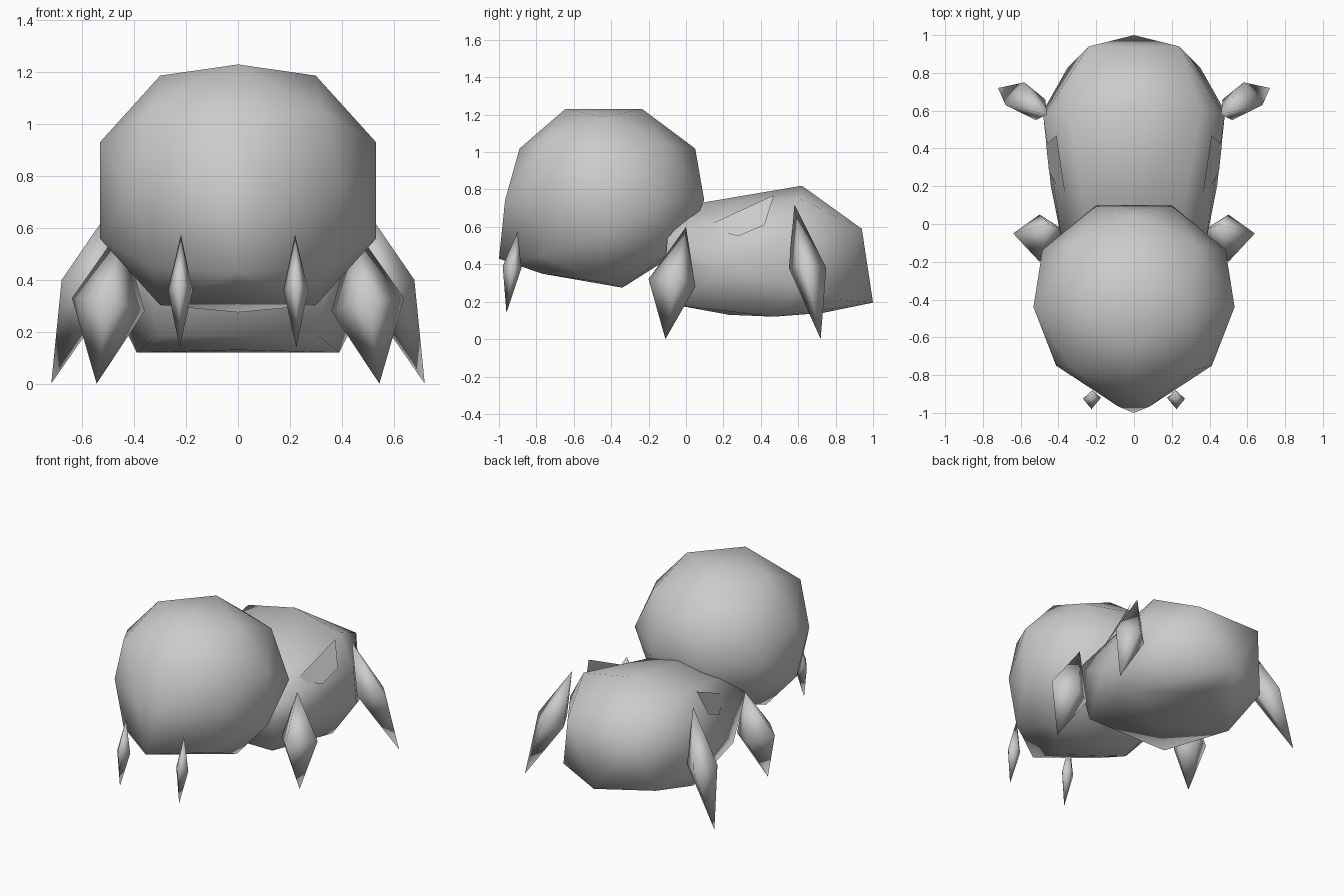
import bpy
import bmesh
from mathutils import Vector

cube = bpy.data.objects.get("Cube")
if cube:
    bpy.data.objects.remove(cube, do_unlink=True)

grey = bpy.data.materials.new("plain_grey")
grey.use_nodes = True
colour = (0.6, 0.6, 0.6, 1)
grey.diffuse_color = colour
grey.node_tree.nodes["Principled BSDF"].inputs["Base Color"].default_value = colour


def finish(name, bm):
    """Turn a bmesh into a smooth grey object."""
    bmesh.ops.recalc_face_normals(bm, faces=bm.faces[:])
    mesh = bpy.data.meshes.new(name)
    bm.to_mesh(mesh)
    bm.free()
    mesh.materials.append(grey)
    for face in mesh.polygons:
        face.use_smooth = True
    obj = bpy.data.objects.new(name, mesh)
    bpy.context.collection.objects.link(obj)
    return obj


def hull(name, points):
    """Faceted solid wrapped around the given points."""
    bm = bmesh.new()
    for point in points:
        bm.verts.new(point)
    bmesh.ops.convex_hull(bm, input=bm.verts[:])
    inside = [v for v in bm.verts if not v.link_faces]
    bmesh.ops.delete(bm, geom=inside, context="VERTS")
    return finish(name, bm)


def both(points):
    """Half-shape points plus their mirror images across x = 0."""
    return points + [(-x, y, z) for x, y, z in points if x > 0]


def spindle(name, top, ring, bottom):
    """Four-sided double-pointed limb, made on both sides."""
    for side, sign in (("left", 1), ("right", -1)):
        bm = bmesh.new()
        top_v, low_v, *belt = [bm.verts.new((sign * x, y, z)) for x, y, z in [top, bottom] + ring]
        for a, b in zip(belt, belt[1:] + belt[:1]):
            bm.faces.new((top_v, a, b))
            bm.faces.new((low_v, b, a))
        finish(f"{side}_{name}", bm)


# Head: sixty-sided ball from dodecahedron and icosahedron corners
signs = (-1, 1)
corners = [Vector((a, b, c)) * 0.577 for a in signs for b in signs for c in signs]
for a in signs:
    for b in signs:
        p, q = a * 0.357, b * 0.934
        corners += [Vector(v) for v in ((0, p, q), (q, 0, p), (p, q, 0))]
        p, q = a * 0.526, b * 0.851
        corners += [Vector(v) for v in ((p, 0, q), (0, q, p), (q, p, 0))]

head_points = []
for c in corners:
    p = Vector((c.x * 0.57, c.y * 0.575 - 0.44, c.z * 0.52 + 0.745))
    middle = abs(c.x) < 0.01
    # Chin pulled forward and the underside flattened
    if middle and c.z < -0.1:
        if c.y < -0.5:
            p.y, p.z = -1.0, 0.43
        elif c.y < 0:
            p.y, p.z = -0.77, 0.35
        elif c.y < 0.5:
            p.y, p.z = -0.34, 0.275
        else:
            p.y, p.z = 0.0, 0.49
    # Face narrowing towards the front
    elif middle and c.y < -0.8:
        p.y = -0.89
    elif abs(c.z) < 0.01 and c.y < -0.9:
        p.x, p.y = p.x * 0.4, -0.967
    elif abs(c.z) < 0.01 and c.y < 0:
        p.x, p.y = p.x * 0.85, -0.75
    head_points.append(p)
hull("head", head_points)

# Body: broad back, tapering neck, flat belly
hull("body", both([
    (0, 0.62, 0.82), (0, 0.09, 0.73), (0.35, 0.61, 0.75), (0.25, 0, 0.65),
    (0.38, -0.1, 0.54), (0.35, -0.11, 0.42), (0.31, -0.07, 0.185),
    (0.44, 0.2, 0.37), (0.39, 0.47, 0.12), (0, 0.23, 0.13), (0, 0.73, 0.14),
    (0.35, 0.83, 0.21), (0.48, 0.6, 0.3), (0.48, 0.57, 0.54), (0.24, 0.94, 0.59),
    (0, 1, 0.195),
]))

# Legs and fangs
spindle("front_leg", (0.45, 0, 0.6),
        [(0.64, -0.05, 0.33), (0.5, 0.05, 0.28), (0.36, -0.04, 0.28), (0.5, -0.2, 0.32)],
        (0.545, -0.11, 0))
spindle("hind_leg", (0.46, 0.58, 0.72),
        [(0.68, 0.63, 0.4), (0.58, 0.75, 0.38), (0.47, 0.66, 0.36), (0.52, 0.55, 0.38)],
        (0.72, 0.72, 0))
spindle("fang", (0.22, -0.9, 0.575),
        [(0.27, -0.925, 0.36), (0.22, -0.88, 0.38), (0.175, -0.92, 0.36), (0.225, -0.98, 0.39)],
        (0.225, -0.96, 0.14))

# Thin plates lying against the shoulders
for side, sign in (("left", 1), ("right", -1)):
    bm = bmesh.new()
    bm.faces.new([bm.verts.new((sign * x, y, z)) for x, y, z in
                  ((0.41, 0.47, 0.77), (0.465, 0.42, 0.61), (0.45, 0.28, 0.55), (0.355, 0.1, 0.6))])
    plate = finish(f"{side}_shoulder_plate", bm)
    if plate.data.polygons[0].normal.x * sign < 0:
        plate.data.flip_normals()
